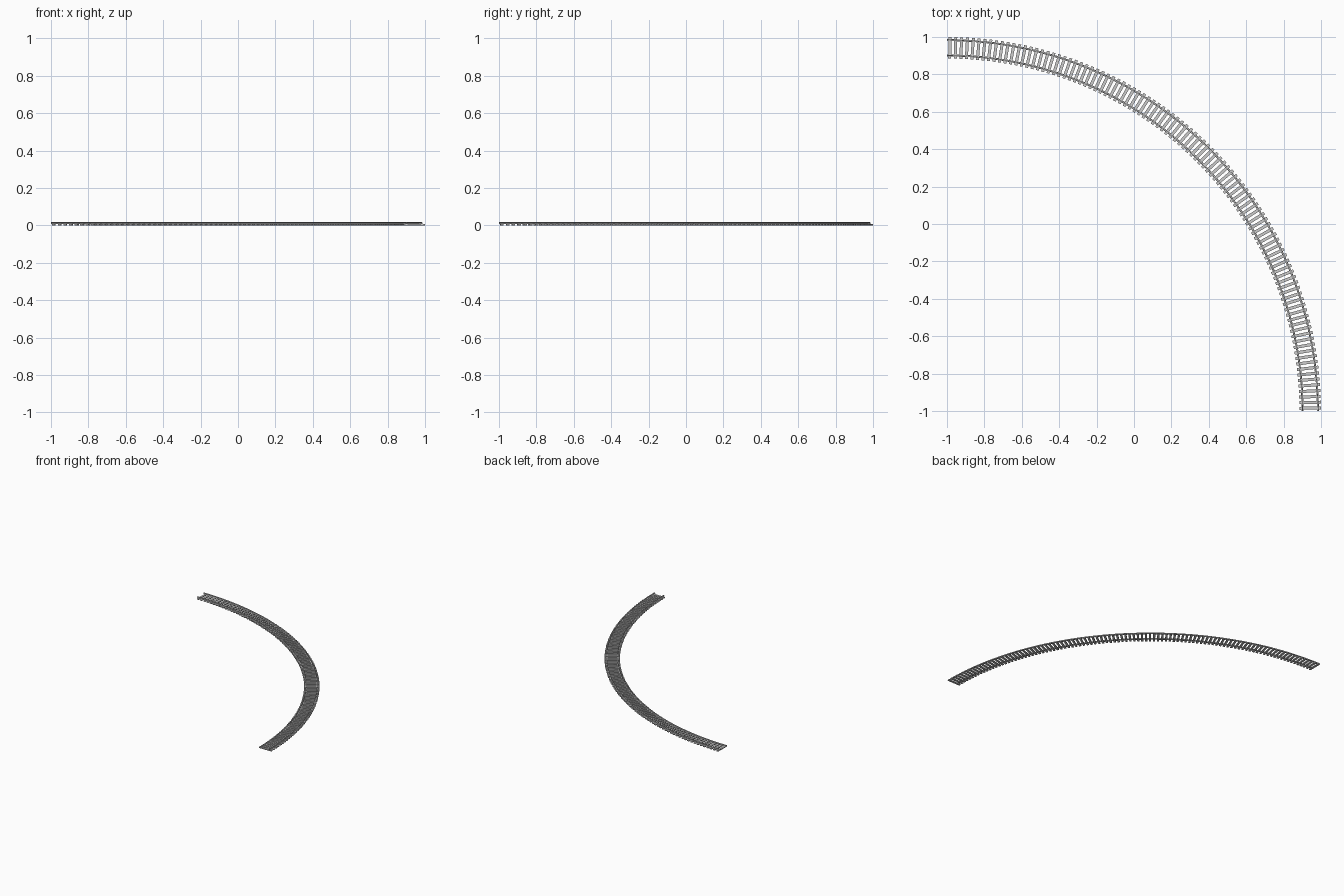
import bpy, bmesh
from math import pi, sin, cos
from mathutils import Vector, Matrix

if "Cube" in bpy.data.objects:
    bpy.data.objects.remove(bpy.data.objects["Cube"])

# Quarter-circle track, swept about the corner (-1, -1)
CENTRE = Vector((-1, -1, 0))
R_MID, TIE_LEN, TIE_W, TIE_H = 1.942, 0.115, 0.016, 0.0075
RAIL_TOP = 0.0172
RAIL_OFFSET = 0.041
TIES = 100
SEGMENTS = 100


def make_object(name, bm):
    bmesh.ops.recalc_face_normals(bm, faces=bm.faces)
    mesh = bpy.data.meshes.new(name)
    bm.to_mesh(mesh)
    bm.free()
    obj = bpy.data.objects.new(name, mesh)
    bpy.context.collection.objects.link(obj)
    return obj


def sweep_rail(name, radius):
    # I-shaped section: half outline from foot to head, mirrored
    h = RAIL_TOP - TIE_H
    half = [(0.0052, 0), (0.0052, 0.0012), (0.0012, 0.0026),
            (0.0012, h - 0.0032), (0.0031, h - 0.0025), (0.0031, h)]
    section = half + [(-x, z) for x, z in reversed(half)]
    bm = bmesh.new()
    rings = []
    for i in range(SEGMENTS + 1):
        a = pi / 2 * i / SEGMENTS
        rings.append([bm.verts.new(CENTRE + Vector((
            (radius + x) * cos(a), (radius + x) * sin(a), TIE_H + z)))
            for x, z in section])
    n = len(section)
    for r0, r1 in zip(rings, rings[1:]):
        for j in range(n):
            k = (j + 1) % n
            bm.faces.new((r0[j], r0[k], r1[k], r1[j]))
    bm.faces.new(rings[0])
    bm.faces.new(rings[-1])
    return make_object(name, bm)


# Rails
sweep_rail("inner_rail", R_MID - RAIL_OFFSET)
sweep_rail("outer_rail", R_MID + RAIL_OFFSET)

# Cross ties, evenly spaced along the arc
bm = bmesh.new()
for i in range(TIES):
    a = pi / 2 * (i + 0.5) / TIES
    place = (Matrix.Translation(CENTRE) @ Matrix.Rotation(a, 4, 'Z')
             @ Matrix.Translation((R_MID, 0, TIE_H / 2))
             @ Matrix.Diagonal((TIE_LEN, TIE_W, TIE_H, 1)))
    bmesh.ops.create_cube(bm, size=1, matrix=place)
make_object("cross_ties", bm)
